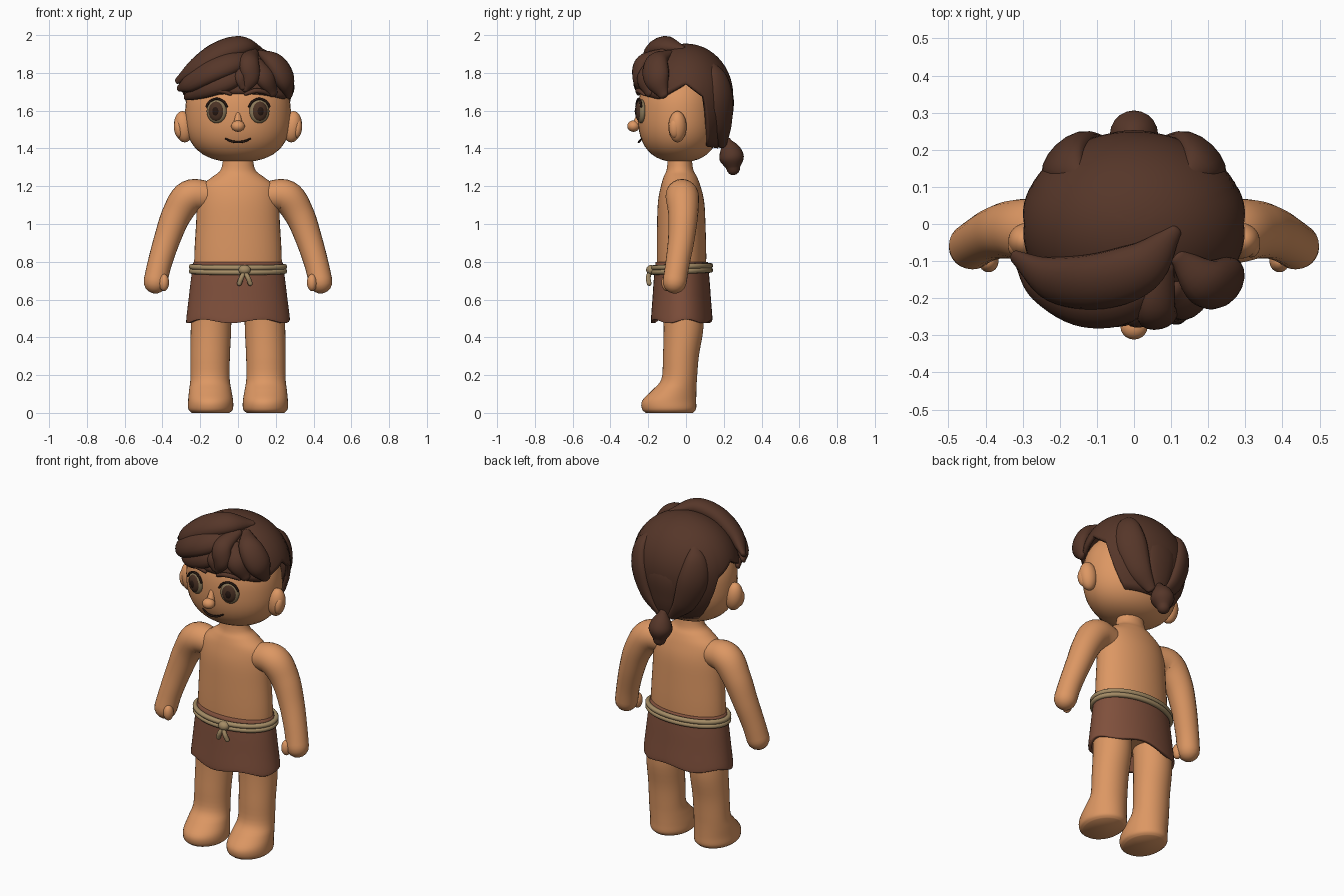
import bpy, bmesh, math
from mathutils import Vector, Matrix

if "Cube" in bpy.data.objects:
    bpy.data.objects.remove(bpy.data.objects["Cube"])


def material(name, rgb):
    m = bpy.data.materials.new(name)
    m.diffuse_color = (*rgb, 1)
    m.use_nodes = True
    m.node_tree.nodes["Principled BSDF"].inputs["Base Color"].default_value = m.diffuse_color
    return m


SKIN = material("skin", (0.72, 0.31, 0.125))
HAIR = material("dark_brown_hair", (0.092, 0.037, 0.022))
CLOTH = material("brown_cloth", (0.215, 0.08, 0.045))
ROPE = material("tan_rope", (0.37, 0.26, 0.13))
EYE = material("olive_eye", (0.26, 0.19, 0.10))
IRIS = material("brown_iris", (0.07, 0.032, 0.018))
DARK = material("near_black", (0.02, 0.009, 0.006))
TAU = 2 * math.pi


def finish(bm, name, mat, angle=50):
    bmesh.ops.recalc_face_normals(bm, faces=bm.faces)
    me = bpy.data.meshes.new(name)
    bm.to_mesh(me)
    bm.free()
    me.materials.append(mat)
    me.shade_smooth()
    me.set_sharp_from_angle(angle=math.radians(angle))
    ob = bpy.data.objects.new(name, me)
    bpy.context.collection.objects.link(ob)
    return ob


def spline(rows, steps):
    """Catmull-Rom interpolation through rows of numbers."""
    v = [Vector(r) for r in rows]
    v = [2 * v[0] - v[1]] + v + [2 * v[-1] - v[-2]]
    out = []
    for i in range(1, len(v) - 2):
        a, b, c, d = v[i - 1:i + 3]
        for k in range(steps):
            t = k / steps
            out.append(0.5 * (2 * b + (c - a) * t + (2 * a - 5 * b + 4 * c - d) * t * t
                              + (3 * b - a - 3 * c + d) * t ** 3))
    return out + [v[-2]]


def skin_rings(rings, name, mat, caps=True, angle=50):
    """Bridge equal-length rings of points."""
    bm = bmesh.new()
    vs = [[bm.verts.new(p) for p in r] for r in rings]
    n = len(vs[0])
    for a, b in zip(vs, vs[1:]):
        for i in range(n):
            j = (i + 1) % n
            bm.faces.new((a[i], a[j], b[j], b[i]))
    if caps:
        bm.faces.new(vs[0])
        bm.faces.new(vs[-1])
    return finish(bm, name, mat, angle)


def tube(name, pts, mat, thick=1.0, centre=None, steps=6, n=16):
    """Round-ended tube through (x, y, z, half width); flattened towards centre."""
    path = spline(pts, steps)
    P = [p.to_3d() for p in path]
    W = [max(p[3], 0.003) for p in path]
    secs = []
    for i, p in enumerate(P):
        t = (P[min(i + 1, len(P) - 1)] - P[max(i - 1, 0)]).normalized()
        secs.append((p, t, W[i]))

    def cap(sec, sign):
        p, t, w = sec
        return [(p + sign * t * w * thick * math.sin(a), t, w * math.cos(a))
                for a in (0.4, 0.8, 1.15, 1.45)]
    secs = cap(secs[0], -1)[::-1] + secs + cap(secs[-1], 1)
    rings = []
    for p, t, w in secs:
        out = (p - Vector(centre)) if centre else Vector((0, 1, 0))
        out = (out - t * out.dot(t)).normalized()
        side = t.cross(out)
        rings.append([p + side * w * math.cos(TAU * k / n) + out * w * thick * math.sin(TAU * k / n)
                      for k in range(n)])
    return skin_rings(rings, name, mat)


def loft(name, rows, mat, caps=True, steps=4, n=40, wave=0.0):
    """Stack of ellipses: (z, cx, cy, rx, ry); the wave ripples the lowest rings."""
    rings = []
    rows = [list(r) for r in rows]
    top, low = rows[-1][0], rows[0][0]
    size = 5
    a = [r[:4] for r in rows]
    b = [r[4] for r in rows]
    main = spline(a, steps)
    extra = spline([(v, 0, 0) for v in b], steps)
    for m, e in zip(main, extra):
        f = (top - m[0]) / (top - low)
        rings.append([(m[1] + m[3] * math.cos(TAU * k / n), m[2] + e[0] * math.sin(TAU * k / n),
                       m[0] + wave * f ** 3 * math.sin(5 * TAU * k / n + 0.7)) for k in range(n)])
    return skin_rings(rings, name, mat, caps)


def ball(name, loc, rad, mat, rz=0.0, ry=0.0, power=2.0):
    bm = bmesh.new()
    bmesh.ops.create_uvsphere(bm, u_segments=40, v_segments=28, radius=1)
    for v in bm.verts:
        if power != 2:   # squarer profile from bottom to top
            h = math.hypot(v.co.x, v.co.y)
            v.co /= max((h ** power + abs(v.co.z) ** power) ** (1 / power), 1e-6)
        v.co = Vector((v.co.x * rad[0], v.co.y * rad[1], v.co.z * rad[2]))
    bm.transform(Matrix.Translation(loc) @ Matrix.Rotation(rz, 4, 'Z') @ Matrix.Rotation(ry, 4, 'Y'))
    return finish(bm, name, mat)


# Body
loft("torso", [(0.56, 0, -0.022, 0.215, 0.115), (0.78, 0, -0.023, 0.232, 0.13),
               (1.0, 0, -0.025, 0.222, 0.128), (1.12, 0, -0.026, 0.215, 0.122),
               (1.2, 0, -0.028, 0.195, 0.105), (1.25, 0, -0.03, 0.135, 0.088),
               (1.29, 0, -0.032, 0.09, 0.07), (1.38, 0, -0.033, 0.075, 0.06)], SKIN)
for s, side in ((1, "left"), (-1, "right")):
    tube(side + "_arm", [(s * x, y, z, r) for x, y, z, r in (
        (0.15, -0.025, 1.15, 0.075), (0.255, -0.02, 1.145, 0.088), (0.325, -0.015, 1.05, 0.079),
        (0.375, -0.025, 0.92, 0.07), (0.415, -0.045, 0.79, 0.064), (0.437, -0.06, 0.695, 0.063))],
        SKIN, n=24)
    ball(side + "_thumb", (s * 0.392, -0.1, 0.69), (0.027, 0.03, 0.045), SKIN)
    loft(side + "_leg", [(z, s * x, y, a, b) for z, x, y, a, b in (
        (0, 0.145, -0.088, 0.10, 0.125), (0.02, 0.145, -0.09, 0.118, 0.143),
        (0.065, 0.145, -0.089, 0.119, 0.143), (0.12, 0.147, -0.062, 0.112, 0.117),
        (0.18, 0.148, -0.036, 0.104, 0.094), (0.3, 0.147, -0.027, 0.104, 0.095),
        (0.45, 0.143, -0.013, 0.107, 0.105), (0.6, 0.14, -0.018, 0.105, 0.105))], SKIN)

# Skirt
skirt = loft("skirt", [(0.485, 0, -0.023, 0.274, 0.162), (0.51, 0, -0.023, 0.273, 0.162),
                       (0.6, 0, -0.023, 0.262, 0.155), (0.7, 0, -0.023, 0.25, 0.148),
                       (0.8, 0, -0.023, 0.236, 0.138)], CLOTH, caps=False, n=60, wave=0.01)
mod = skirt.modifiers.new("cloth", 'SOLIDIFY')
mod.thickness = 0.018
mod.offset = -1

# Rope belt with knot
for i, z in enumerate((0.75, 0.774)):
    tube("belt_rope_%d" % (i + 1),
         [(0.247 * math.cos(TAU * k / 32), -0.022 + 0.152 * math.sin(TAU * k / 32),
           z + 0.006 * math.sin(TAU * k / 32), 0.014) for k in range(33)],
         ROPE, centre=(0, -0.022, z), steps=2, n=10)
ball("belt_knot", (0.035, -0.185, 0.757), (0.032, 0.026, 0.026), ROPE)
for i, dx in enumerate((-0.028, 0.03)):
    tube("belt_tail_%d" % (i + 1), [(0.035, -0.19, 0.75, 0.011), (0.035 + dx * 0.6, -0.2, 0.715, 0.013),
                                   (0.035 + dx, -0.195, 0.685, 0.013)], ROPE, n=10)

# Head and face
ball("head", (0, -0.035, 1.578), (0.28, 0.22, 0.25), SKIN, power=2.5)
ball("nose_tip", (0, -0.278, 1.518), (0.036, 0.033, 0.03), SKIN)
tube("nose_bridge", [(0, -0.245, 1.58, 0.014), (0, -0.26, 1.53, 0.024)], SKIN)
tube("mouth", [(-0.066, -0.236, 1.452, 0.004), (-0.035, -0.246, 1.438, 0.006), (0, -0.25, 1.434, 0.006),
               (0.035, -0.246, 1.438, 0.006), (0.066, -0.236, 1.452, 0.004)], DARK, n=8)
for s, side in ((1, "left"), (-1, "right")):
    ball(side + "_ear", (s * 0.288, -0.045, 1.515), (0.05, 0.048, 0.083), SKIN, ry=s * 0.12)
    ball(side + "_ear_fold", (s * 0.315, -0.06, 1.505), (0.024, 0.03, 0.05), SKIN, ry=s * 0.12)
    a = s * 0.25
    out = Vector((math.sin(a), -math.cos(a), 0))
    c = Vector((s * 0.113, -0.238, 1.597))
    ball(side + "_eye", c, (0.054, 0.024, 0.063), EYE, rz=a)
    ball(side + "_iris", c + out * 0.01, (0.042, 0.02, 0.052), IRIS, rz=a)
    ball(side + "_pupil", c + out * 0.017, (0.023, 0.0165, 0.03), DARK, rz=a)
    tube(side + "_eyelash", [(c.x + 0.058 * math.cos(t), c.y - 0.012 + s * 0.014 * math.cos(t),
                              c.z + 0.066 * math.sin(t), 0.006)
                             for t in (0.4, 0.9, 1.57, 2.24, 2.74)], DARK, n=8)
    tube(side + "_eyebrow", [(s * 0.04, -0.252, 1.688, 0.009), (s * 0.09, -0.255, 1.705, 0.013),
                             (s * 0.135, -0.24, 1.7, 0.012), (s * 0.165, -0.22, 1.683, 0.006)], HAIR, n=10)

# Hair cap, ending at a hairline that depends on direction (-1 front, 1 back)
LINE = ((-1, 1.69), (-0.6, 1.66), (0, 1.745), (0.4, 1.67), (0.48, 1.55), (0.63, 1.41), (1, 1.4))


def hairline(s):
    for (a, p), (b, q) in zip(LINE, LINE[1:]):
        if s <= b:
            return p + (q - p) * (s - a) / (b - a)
    return LINE[-1][1]


N, ROWS = 80, 20
cap_rings = []
for r in range(ROWS + 1):
    ring = []
    for k in range(N):
        az = TAU * k / N
        h = hairline(math.sin(az)) - 1.68
        end = math.acos(h / (0.275 if h > 0 else 0.38))
        phi = 0.02 + (end - 0.02) * r / ROWS
        cz = math.cos(phi)
        ring.append((0.305 * math.sin(phi) * math.cos(az), 0.25 * math.sin(phi) * math.sin(az),
                     1.68 + cz * (0.275 if cz > 0 else 0.38)))
    cap_rings.append(ring)
cap_ob = skin_rings(cap_rings, "hair_cap", HAIR, caps=False)
bm = bmesh.new()
bm.from_mesh(cap_ob.data)
bmesh.ops.holes_fill(bm, edges=[e for e in bm.edges if e.is_boundary and e.verts[0].co.z > 1.9], sides=N)
bmesh.ops.recalc_face_normals(bm, faces=bm.faces)
bm.to_mesh(cap_ob.data)
bm.free()
mod = cap_ob.modifiers.new("hair_depth", 'SOLIDIFY')
mod.thickness = 0.025
mod.offset = -1

# Front locks
LOCKS = {
    "crown_lock": ((0.11, -0.02, 1.93, 0.02), (0.02, -0.115, 1.943, 0.072), (-0.1, -0.155, 1.905, 0.08),
                   (-0.22, -0.15, 1.825, 0.068), (-0.318, -0.09, 1.76, 0.022)),
    "middle_lock": ((0.08, -0.1, 1.9, 0.03), (-0.02, -0.2, 1.86, 0.07), (-0.14, -0.218, 1.81, 0.072),
                    (-0.25, -0.17, 1.75, 0.055), (-0.31, -0.1, 1.72, 0.02)),
    "fringe_lock": ((0.05, -0.17, 1.84, 0.04), (-0.04, -0.225, 1.775, 0.065), (-0.15, -0.21, 1.73, 0.06),
                    (-0.235, -0.155, 1.695, 0.04), (-0.275, -0.1, 1.672, 0.018)),
    "centre_lock": ((0.08, -0.12, 1.91, 0.03), (0.06, -0.228, 1.86, 0.052), (0.065, -0.25, 1.78, 0.05),
                    (0.035, -0.25, 1.715, 0.022)),
    "curl_lock": ((0.035, -0.225, 1.84, 0.02), (0.012, -0.258, 1.78, 0.03), (0.03, -0.255, 1.725, 0.022)),
    "side_lock": ((0.12, -0.09, 1.905, 0.025), (0.19, -0.155, 1.86, 0.066), (0.245, -0.155, 1.77, 0.072),
                  (0.27, -0.12, 1.685, 0.028)),
    "temple_lock": ((0.1, -0.18, 1.85, 0.04), (0.145, -0.208, 1.775, 0.062), (0.185, -0.19, 1.695, 0.03)),
    # Back panel running into the tail
    "back_panel": ((0, 0.17, 1.83, 0.03), (0, 0.215, 1.68, 0.1), (0, 0.21, 1.53, 0.085),
                   (0, 0.195, 1.42, 0.05)),
}
for name, pts in LOCKS.items():
    tube(name, pts, HAIR, thick=0.35 if name == "back_panel" else 0.68, centre=(0, 0, 1.65))
for s, side in ((1, "left"), (-1, "right")):
    tube(side + "_back_lock", [(s * 0.145, 0.13, 1.86, 0.01), (s * 0.18, 0.165, 1.78, 0.062),
                               (s * 0.175, 0.18, 1.66, 0.088), (s * 0.125, 0.19, 1.52, 0.068),
                               (s * 0.045, 0.195, 1.42, 0.028)], HAIR, thick=0.55, centre=(0, 0, 1.65))
tube("hair_tail", [(0, 0.215, 1.435, 0.026), (0, 0.232, 1.39, 0.056), (0, 0.243, 1.345, 0.064),
                   (0, 0.25, 1.295, 0.036)], HAIR, n=20)
